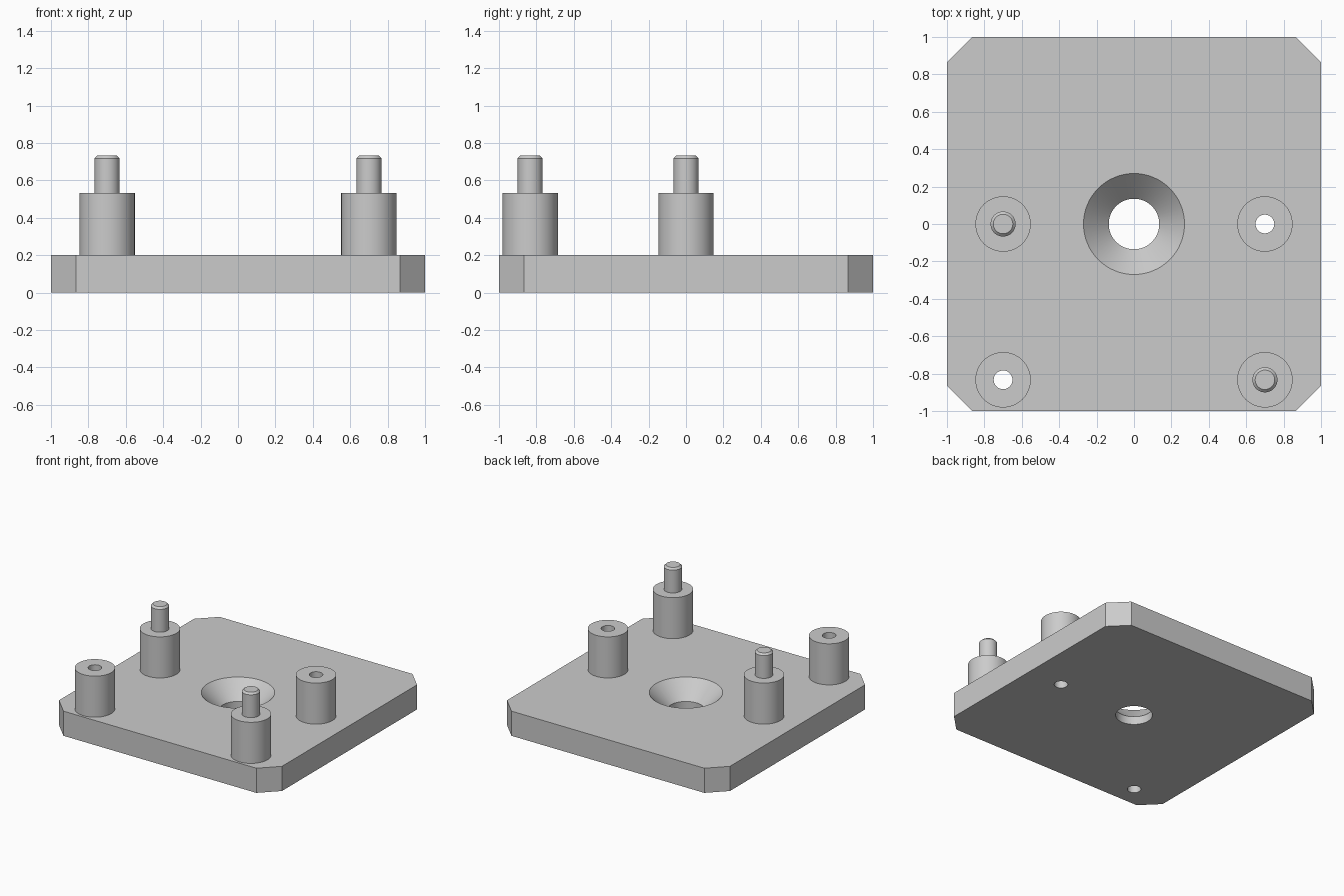
import bpy
import bmesh
import math

cube = bpy.data.objects.get("Cube")
if cube:
    bpy.data.objects.remove(cube, do_unlink=True)

SEGMENTS = 64
PLATE_TOP = 0.2
POST_TOP = 0.533
POST_R, HOLE_R, PIN_R = 0.148, 0.05, 0.067
POST_X, FRONT_Y = 0.7, -0.833

grey = bpy.data.materials.new("machined_grey")
grey.use_nodes = True
COLOUR = (0.6, 0.6, 0.6, 1)
grey.diffuse_color = COLOUR
bsdf = next(n for n in grey.node_tree.nodes if n.type == "BSDF_PRINCIPLED")
bsdf.inputs["Base Color"].default_value = COLOUR


def make_object(name, bm, location=(0, 0, 0)):
    """Turn a bmesh into a linked object with the shared material."""
    bmesh.ops.recalc_face_normals(bm, faces=bm.faces)
    mesh = bpy.data.meshes.new(name)
    bm.to_mesh(mesh)
    bm.free()
    mesh.materials.append(grey)
    obj = bpy.data.objects.new(name, mesh)
    obj.location = location
    bpy.context.collection.objects.link(obj)
    return obj


def lathe(name, profile, location, closed=False):
    """Spin (radius, height) points about z; closed joins the last to the first."""
    bm = bmesh.new()
    points = profile + profile[:1] if closed else profile
    verts = [bm.verts.new((r, 0, z)) for r, z in points]
    edges = [bm.edges.new(pair) for pair in zip(verts, verts[1:])]
    bmesh.ops.spin(bm, geom=verts + edges, cent=(0, 0, 0), axis=(0, 0, 1),
                   angle=math.tau, steps=SEGMENTS, use_duplicate=False)
    bmesh.ops.remove_doubles(bm, verts=bm.verts, dist=1e-5)
    return make_object(name, bm, location)


def shade(obj):
    bpy.ops.object.select_all(action="DESELECT")
    obj.select_set(True)
    bpy.context.view_layer.objects.active = obj
    bpy.ops.object.shade_smooth_by_angle(angle=math.radians(30))


# Square plate with chamfered corners
bm = bmesh.new()
bmesh.ops.create_cube(bm, size=2)
for v in bm.verts:
    v.co.z = PLATE_TOP if v.co.z > 0 else 0
corners = [e for e in bm.edges
           if abs(e.verts[0].co.z - e.verts[1].co.z) > 0.1]
bmesh.ops.bevel(bm, geom=corners, offset=0.135, offset_type="OFFSET",
                segments=1, affect="EDGES")
plate = make_object("base_plate", bm)

# Cutters: countersunk centre hole and two guide holes
hole_spots = {"back_left": (POST_X, 0, 0), "front_right": (-POST_X, FRONT_Y, 0)}
pin_spots = {"back_right": (-POST_X, 0, 0), "front_left": (POST_X, FRONT_Y, 0)}
cutters = [lathe("countersink_cutter",
                 [(0, -0.1), (0.135, -0.1), (0.135, 0.065), (0.27, PLATE_TOP),
                  (0.27, 0.3), (0, 0.3)], (0, 0, 0))]
for spot in hole_spots.values():
    cutters.append(lathe("hole_cutter", [(0, -0.1), (HOLE_R, -0.1),
                                         (HOLE_R, 0.3), (0, 0.3)], spot))
for cutter in cutters:
    cutter.hide_render = True
    mod = plate.modifiers.new(cutter.name, "BOOLEAN")
    mod.operation = "DIFFERENCE"
    mod.solver = "EXACT"
    mod.object = cutter

# Apply the cuts, then drop the cutters
bpy.context.view_layer.update()
evaluated = plate.evaluated_get(bpy.context.evaluated_depsgraph_get())
cut_mesh = bpy.data.meshes.new_from_object(evaluated)
plate.modifiers.clear()
plate.data = cut_mesh
for cutter in cutters:
    bpy.data.objects.remove(cutter, do_unlink=True)
shade(plate)

# Hollow posts that receive pins
for place, spot in hole_spots.items():
    shade(lathe(place + "_socket_post",
                [(HOLE_R, PLATE_TOP), (POST_R, PLATE_TOP),
                 (POST_R, POST_TOP), (HOLE_R, POST_TOP)], spot, closed=True))

# Solid posts topped by chamfered pins
for place, spot in pin_spots.items():
    shade(lathe(place + "_pin_post",
                [(0, PLATE_TOP), (POST_R, PLATE_TOP), (POST_R, POST_TOP),
                 (PIN_R, POST_TOP), (PIN_R, 0.718), (0.052, 0.733),
                 (0, 0.733)], spot))
